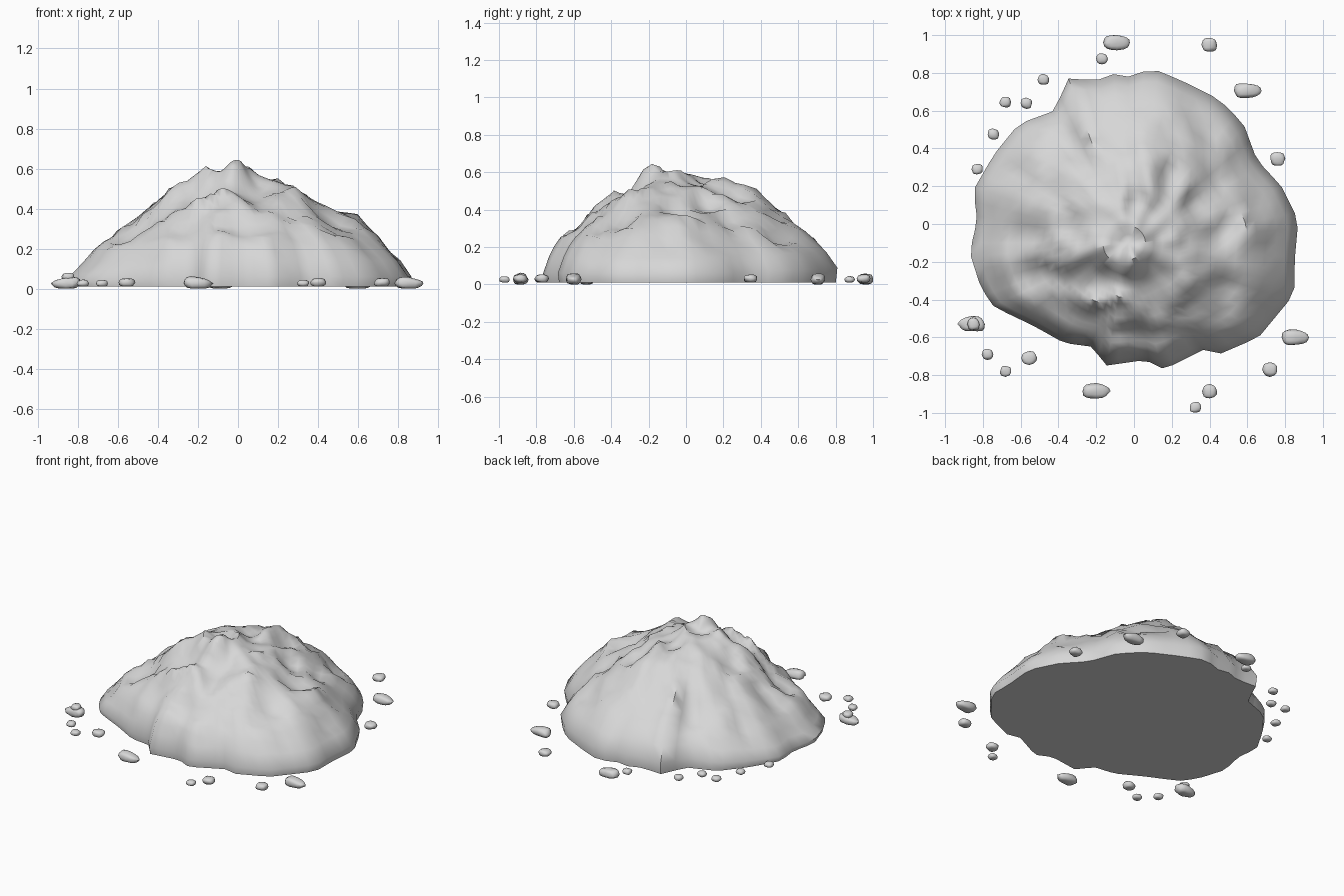
import bpy, bmesh, math
from mathutils import Vector, noise

if "Cube" in bpy.data.objects:
    bpy.data.objects.remove(bpy.data.objects["Cube"])

stone = bpy.data.materials.new("light grey stone")
stone.use_nodes = True
stone.diffuse_color = (0.68, 0.68, 0.68, 1)
stone.node_tree.nodes["Principled BSDF"].inputs["Base Color"].default_value = (0.68, 0.68, 0.68, 1)


def finish(bm, name, angle):
    bmesh.ops.recalc_face_normals(bm, faces=bm.faces)
    mesh = bpy.data.meshes.new(name)
    bm.to_mesh(mesh)
    bm.free()
    mesh.materials.append(stone)
    obj = bpy.data.objects.new(name, mesh)
    bpy.context.collection.objects.link(obj)
    bpy.ops.object.select_all(action="DESELECT")
    obj.select_set(True)
    bpy.context.view_layer.objects.active = obj
    bpy.ops.object.shade_smooth_by_angle(angle=math.radians(angle))


def lerp_table(xs, ys, x):
    for x0, x1, y0, y1 in zip(xs, xs[1:], ys, ys[1:]):
        if x <= x1:
            return y0 + (y1 - y0) * (x - x0) / (x1 - x0)
    return ys[-1]


# Mound: footprint corners, then heights from centre to rim in four directions
FOOTPRINT = [(.87, .02), (.78, .2), (.65, .34), (.58, .53), (.45, .66), (.25, .76),
             (.08, .83), (0, .77), (-.09, .8), (-.2, .76), (-.35, .77), (-.42, .6),
             (-.61, .53), (-.74, .37), (-.85, .18), (-.83, .02), (-.87, -.15),
             (-.81, -.34), (-.74, -.44), (-.53, -.54), (-.37, -.63), (-.22, -.65),
             (-.15, -.75), (.06, -.72), (.16, -.77), (.38, -.66), (.45, -.69),
             (.66, -.6), (.85, -.37), (.85, -.2)]
STEPS = [0, .08, .2, .4, .6, .8, .93, 1]
SLOPES = {(0, -1): [.6, .59, .54, .46, .37, .27, .17, .06],
          (0, 1): [.6, .59, .56, .5, .42, .31, .2, .09],
          (1, 0): [.6, .59, .55, .48, .37, .25, .16, .06],
          (-1, 0): [.6, .59, .57, .48, .33, .2, .1, .04]}
# Broad knolls and hollows: x, y, height, width
KNOLLS = [(.59, -.02, .06, .1), (.61, -.2, .06, .1), (.1, .3, .06, .15),
          (-.03, -.18, .06, .07), (-.45, -.28, -.04, .1), (.45, -.02, -.03, .09),
          (.24, -.3, .03, .09), (-.15, -.42, .02, .08)]
CENTRE = Vector((-.03, -.1))
SEGMENTS, RINGS, FLOOR = 72, 18, .01


def rim_point(ray):
    # Where a ray from the centre meets the footprint polygon
    for a, b in zip(FOOTPRINT, FOOTPRINT[1:] + FOOTPRINT[:1]):
        a, edge = Vector(a) - CENTRE, Vector(b) - Vector(a)
        det = ray.x * edge.y - ray.y * edge.x
        if abs(det) < 1e-9:
            continue
        dist = (a.x * edge.y - a.y * edge.x) / det
        along = (a.x * ray.y - a.y * ray.x) / det
        if dist > 0 and -1e-6 <= along <= 1 + 1e-6:
            return CENTRE + ray * dist
    return CENTRE + ray * .8


def surface(p, ray, t):
    z = sum(max(0, ray.dot(Vector(way))) ** 2 * lerp_table(STEPS, heights, t)
            for way, heights in SLOPES.items())
    for x, y, height, width in KNOLLS:
        z += height * math.exp(-((p.x - x) ** 2 + (p.y - y) ** 2) / width ** 2)
    # Craggy ridges that fade out at the rim
    fade = min(1, (1 - t) * 5)
    z += fade * .05 * (.45 - 2 * abs(noise.noise(Vector((p.x * 5, p.y * 5, z * 5)))))
    z += fade * .025 * noise.noise(Vector((p.x * 12, p.y * 12, z * 8)))
    return max(z, .04)


bm = bmesh.new()
top = bm.verts.new((CENTRE.x, CENTRE.y, surface(CENTRE, Vector((1, 0)), 0)))
rings = []
for r in range(1, RINGS + 1):
    t = r / RINGS
    ring = []
    for s in range(SEGMENTS):
        angle = math.tau * s / SEGMENTS
        ray = Vector((math.cos(angle), math.sin(angle)))
        # Inner rings are round, outer ones take the footprint's shape
        p = CENTRE + ray * t * (.8 + ((rim_point(ray) - CENTRE).length - .8) * t)
        ring.append(bm.verts.new((p.x, p.y, surface(p, ray, t))))
    rings.append(ring)
rings.append([bm.verts.new((v.co.x * .99, v.co.y * .99, FLOOR)) for v in rings[-1]])
for s in range(SEGMENTS):
    n = (s + 1) % SEGMENTS
    bm.faces.new((top, rings[0][s], rings[0][n]))
    for inner, outer in zip(rings, rings[1:]):
        bm.faces.new((inner[s], outer[s], outer[n], inner[n]))
bm.faces.new(rings[-1])
finish(bm, "rubble_mound", 60)


# Loose stones: a cube rounded toward a sphere, tapering to one end
def pebble(name, x, y, size, bottom=FLOOR, lean=0):
    bm = bmesh.new()
    bmesh.ops.create_cube(bm, size=2)
    bmesh.ops.subdivide_edges(bm, edges=bm.edges, cuts=3, use_grid_fill=True)
    half = Vector(size) / 2
    for v in bm.verts:
        v.co = v.co.normalized().lerp(v.co, .12)
        v.co *= 1 + .15 * noise.noise(v.co * 1.3 + Vector((x * 9, y * 9, 0)))
        v.co.y *= 1 + lean * .4 * v.co.x
        if v.co.z > 0:
            v.co.z *= 1 + lean * v.co.x
        v.co = Vector((v.co.x * half.x + x, v.co.y * half.y + y, max(0, v.co.z + .9) * half.z + bottom))
    finish(bm, name, 60)


BIG = [(-.09, .96, -.4), (.6, .705, -.3), (-.86, -.53, .4), (-.2, -.885, -.4), (.855, -.6, -.5)]
MEDIUM = [(.4, .95), (.76, .345), (-.555, -.71), (.4, -.885), (.72, -.77)]
SMALL = [(-.17, .875), (-.48, .765), (-.57, .64), (-.68, .645), (-.745, .475),
         (-.83, .29), (-.775, -.69), (-.68, -.78), (.325, -.97)]
for i, (x, y, lean) in enumerate(BIG):
    pebble(f"large_stone_{i + 1}", x, y, (.145, .08, .06), 0, lean)
for i, (x, y) in enumerate(MEDIUM):
    pebble(f"medium_stone_{i + 1}", x, y, (.08, .074, .046))
for i, (x, y) in enumerate(SMALL):
    pebble(f"small_stone_{i + 1}", x, y, (.06, .057, .036))
pebble("stacked_stone", -.85, -.53, (.065, .065, .04), .042)
